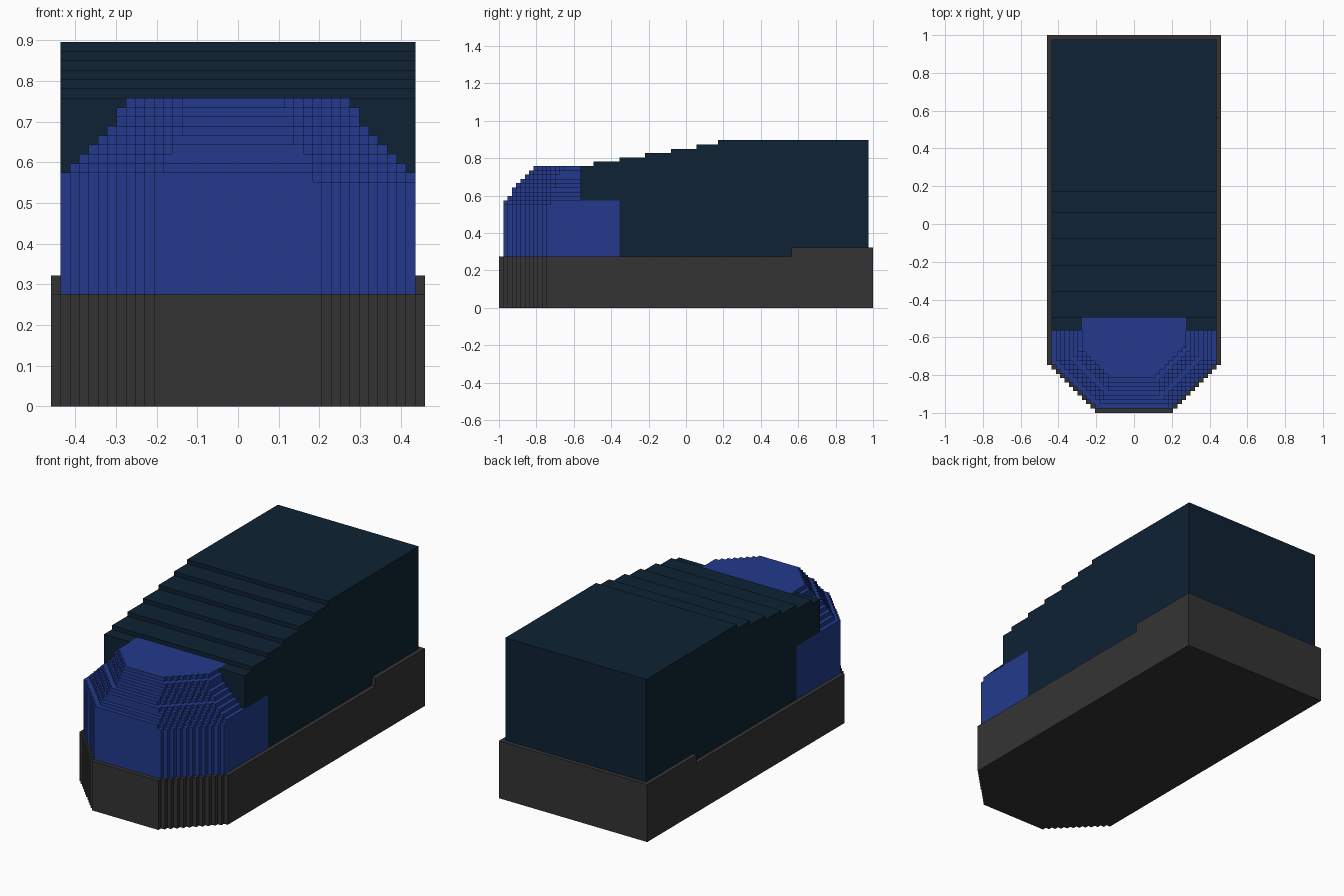
import bpy, bmesh

if "Cube" in bpy.data.objects:
    bpy.data.objects.remove(bpy.data.objects["Cube"])

V = 2 / 87  # one block step; the model is 87 steps long


def material(name, rgb):
    m = bpy.data.materials.new(name)
    m.diffuse_color = (*rgb, 1)
    m.use_nodes = True
    m.node_tree.nodes["Principled BSDF"].inputs["Base Color"].default_value = m.diffuse_color
    return m


GREY = material("dark grey", (0.034, 0.034, 0.034))
BLUE = material("royal blue", (0.0168, 0.0423, 0.262))
NAVY = material("deep navy", (0.0044, 0.016, 0.033))


def prism(bm, pts, shift):
    """Closed prism from an outline of 3D points, pushed along shift."""
    low = [bm.verts.new([c * V for c in p]) for p in pts]
    high = [bm.verts.new([(c + s) * V for c, s in zip(p, shift)]) for p in pts]
    bm.faces.new(low)
    bm.faces.new(high)
    n = len(pts)
    for i in range(n):
        j = (i + 1) % n
        bm.faces.new((low[i], low[j], high[j], high[i]))


def box(bm, x0, x1, y0, y1, z0, z1):
    prism(bm, [(x0, y0, z0), (x1, y0, z0), (x1, y1, z0), (x0, y1, z0)], (0, 0, z1 - z0))


def stepped_slab(bm, z0, z1, front, back, half, left, right):
    """Slab whose front corners are cut by one-step stairs."""
    def side(sign, start):
        pts = []
        for k in range(half - start):
            pts += [(sign * (start + k), front + k, z0), (sign * (start + k), front + k + 1, z0)]
        return pts + [(sign * half, front + half - start, z0), (sign * half, back, z0)]
    prism(bm, side(1, right) + side(-1, left)[::-1], (0, 0, z1 - z0))


def finish(name, bm, mat):
    bmesh.ops.recalc_face_normals(bm, faces=bm.faces)
    me = bpy.data.meshes.new(name)
    bm.to_mesh(me)
    bm.free()
    me.materials.append(mat)
    bpy.context.collection.objects.link(bpy.data.objects.new(name, me))


# Base skirt, taller at the rear
bm = bmesh.new()
stepped_slab(bm, 0, 12, -43.5, 24.5, 20, 9, 9)
box(bm, -20, 20, 24.5, 43.5, 0, 14)
finish("base_skirt", bm, GREY)

# Blue nose: z0, z1, front, back, half width, left and right front half widths
bm = bmesh.new()
for layer in [
    (12, 24, -42.5, -15.5, 19, 9, 9),
    (24, 25, -42.5, -15.5, 19, 9, 8),
    (25, 26, -41.5, -24.5, 18, 8, 8),
    (26, 27, -40.5, -24.5, 17, 8, 8),
    (27, 28, -40.5, -24.5, 16, 7, 7),
    (28, 29, -39.5, -24.5, 15, 7, 6),
    (29, 30, -38.5, -24.5, 14, 6, 6),
    (30, 31, -37.5, -24.5, 13, 6, 6),
    (31, 32, -36.5, -24.5, 13, 6, 6),
    (32, 33, -35.5, -21.5, 12, 6, 5),
]:
    stepped_slab(bm, *layer)
finish("nose", bm, BLUE)

# Dark body: side profile with a roof climbing in steps
bm = bmesh.new()
profile = [(42.5, 12), (-15.5, 12), (-15.5, 25), (-21.5, 25)]
for i, y in enumerate([-21.5, -15.5, -9.5, -3.5, 2.5, 7.5]):
    if i:
        profile.append((y, 33 + i))
    profile.append((y, 34 + i))
profile.append((42.5, 39))
prism(bm, [(-19, y, z) for y, z in profile], (38, 0, 0))
# Shoulders either side of the blue roof strip
for x0, x1 in ((-19, -12), (12, 19)):
    box(bm, x0, x1, -24.5, -21.5, 25, 33)
finish("rear_body", bm, NAVY)
